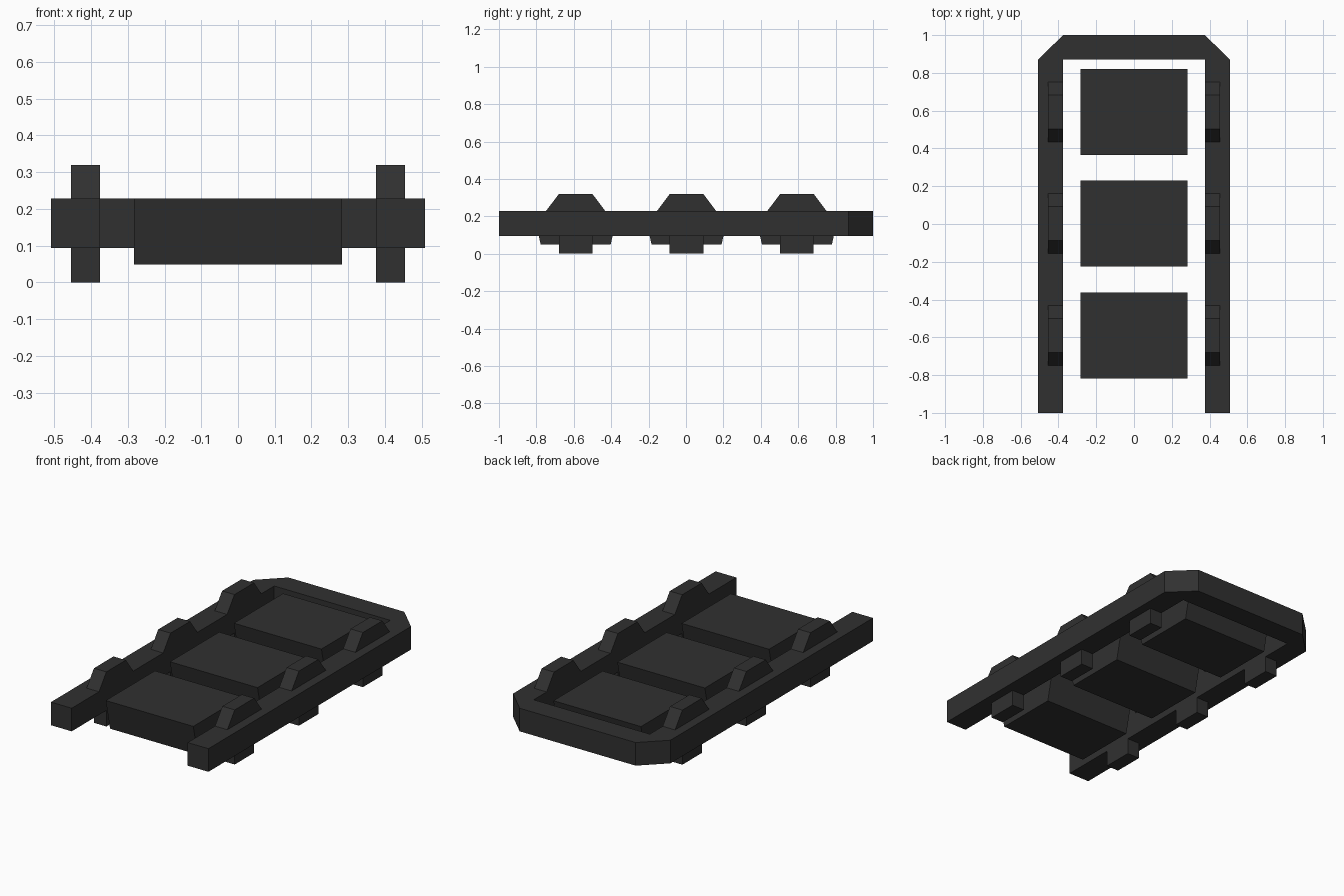
import bpy
import bmesh

if "Cube" in bpy.data.objects:
    bpy.data.objects.remove(bpy.data.objects["Cube"])

charcoal = bpy.data.materials.new("charcoal")
charcoal.diffuse_color = (0.03, 0.03, 0.03, 1)
charcoal.use_nodes = True
charcoal.node_tree.nodes["Principled BSDF"].inputs["Base Color"].default_value = charcoal.diffuse_color

Z_LOW, Z_HIGH = 0.094, 0.229      # underside and top of the frame
CENTRES = (-0.59, 0.003, 0.593)   # panel and clip positions along y


def prism(name, points, vector):
    """Extrude a flat outline along a vector into a closed solid."""
    bm = bmesh.new()
    face = bm.faces.new([bm.verts.new(p) for p in points])
    ext = bmesh.ops.extrude_face_region(bm, geom=[face])
    moved = [v for v in ext["geom"] if isinstance(v, bmesh.types.BMVert)]
    bmesh.ops.translate(bm, verts=moved, vec=vector)
    bmesh.ops.recalc_face_normals(bm, faces=bm.faces[:])
    mesh = bpy.data.meshes.new(name)
    bm.to_mesh(mesh)
    bm.free()
    mesh.materials.append(charcoal)
    obj = bpy.data.objects.new(name, mesh)
    bpy.context.collection.objects.link(obj)
    return obj


def along_x(name, profile, x0, x1):
    """Extrude a (y, z) profile from x0 to x1."""
    return prism(name, [(x0, y, z) for y, z in profile], (x1 - x0, 0, 0))


# U-shaped frame with chamfered rear corners
half = [(0.375, 0.87), (0.375, -1), (0.509, -1), (0.509, 0.87), (0.375, 1)]
outline = half + [(-x, y) for x, y in reversed(half)]
prism("frame", [(x, y, Z_LOW) for x, y in outline], (0, 0, Z_HIGH - Z_LOW))

for i, c in enumerate(CENTRES, 1):
    # Panel tapering towards its underside
    along_x(f"panel_{i}", [(c - 0.187, 0.049), (c + 0.187, 0.049),
                           (c + 0.227, Z_HIGH), (c - 0.227, Z_HIGH)],
            -0.283, 0.283)
    # Clips: sloped lug above each rail, square foot below
    for side, s in (("left", -1), ("right", 1)):
        along_x(f"upper_lug_{side}_{i}",
                [(c - 0.158, Z_HIGH), (c + 0.158, Z_HIGH),
                 (c + 0.09, 0.319), (c - 0.09, 0.319)],
                s * 0.375, s * 0.455)
        along_x(f"lower_foot_{side}_{i}",
                [(c - 0.09, 0), (c + 0.09, 0),
                 (c + 0.09, Z_LOW), (c - 0.09, Z_LOW)],
                s * 0.375, s * 0.455)
